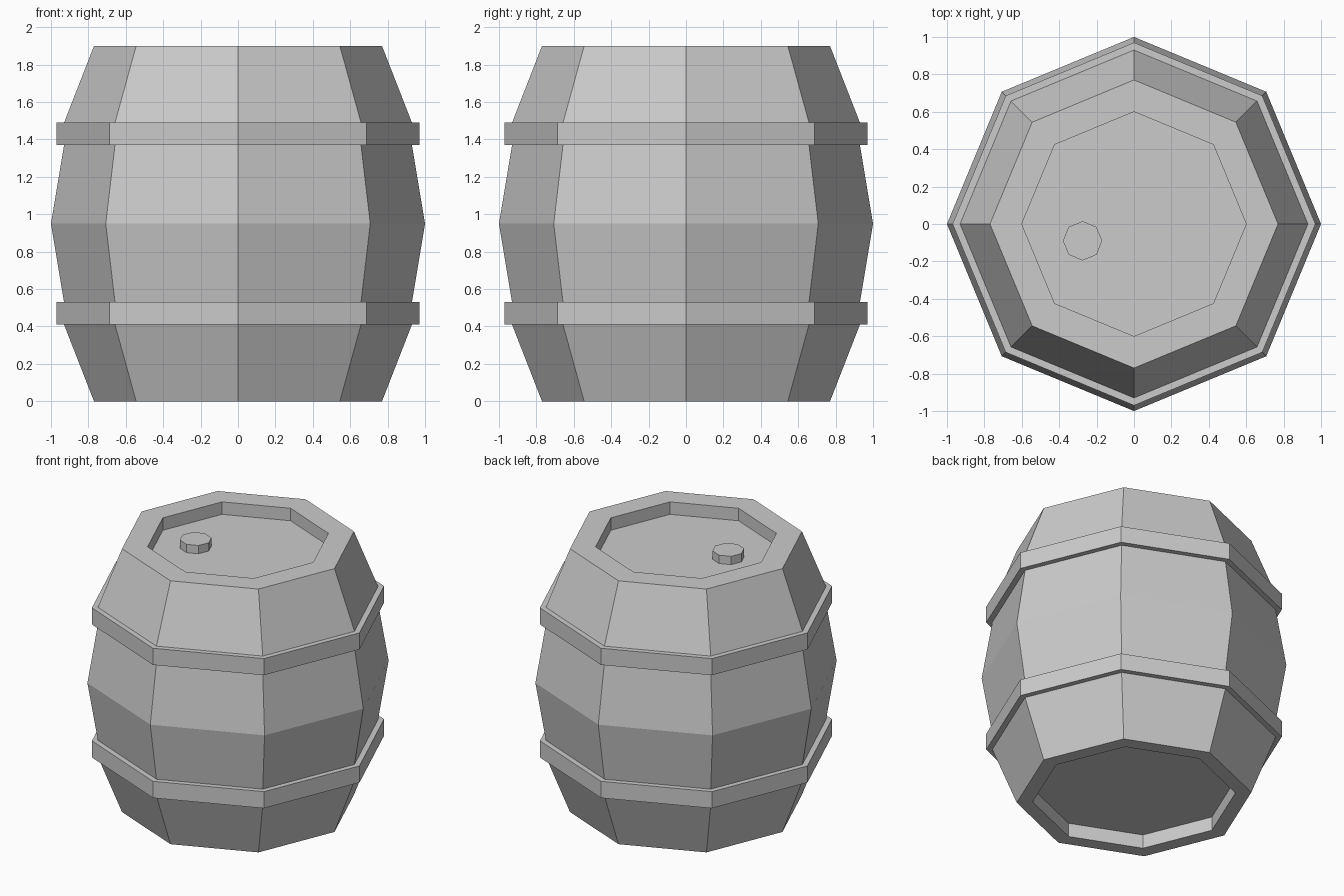
import bpy, bmesh
from math import cos, sin, pi

if "Cube" in bpy.data.objects:
    bpy.data.objects.remove(bpy.data.objects["Cube"])

SIDES = 8


def lathe(name, profile, closed=False, offset=(0, 0)):
    """Revolve an (r, z) profile into an eight-sided flat-faced solid."""
    bm = bmesh.new()
    rings = [[bm.verts.new((offset[0] + r * cos(2 * pi * i / SIDES),
                            offset[1] + r * sin(2 * pi * i / SIDES), z))
              for i in range(SIDES)] for r, z in profile]
    pairs = list(zip(rings, rings[1:]))
    if closed:
        pairs.append((rings[-1], rings[0]))
    else:
        bm.faces.new(rings[0][::-1])
        bm.faces.new(rings[-1])
    for a, b in pairs:
        for i in range(SIDES):
            j = (i + 1) % SIDES
            bm.faces.new((a[i], a[j], b[j], b[i]))
    bmesh.ops.recalc_face_normals(bm, faces=bm.faces)
    mesh = bpy.data.meshes.new(name)
    bm.to_mesh(mesh)
    bm.free()
    obj = bpy.data.objects.new(name, mesh)
    bpy.context.collection.objects.link(obj)
    return obj


# Barrel body, with recessed bottom and lid
lathe("barrel_body", [
    (0.665, 0.10), (0.665, 0), (0.77, 0),
    (0.93, 0.41), (0.93, 0.53), (1.0, 0.95), (0.93, 1.37), (0.93, 1.49),
    (0.77, 1.9), (0.6, 1.9), (0.6, 1.81)])

# Two hoops
for name, z in (("lower_hoop", 0.41), ("upper_hoop", 1.37)):
    lathe(name, [(0.92, z), (0.97, z), (0.97, z + 0.12), (0.92, z + 0.12)],
          closed=True)

# Bung on the lid
lathe("bung", [(0.105, 1.80), (0.105, 1.87)], offset=(-0.275, -0.09))
